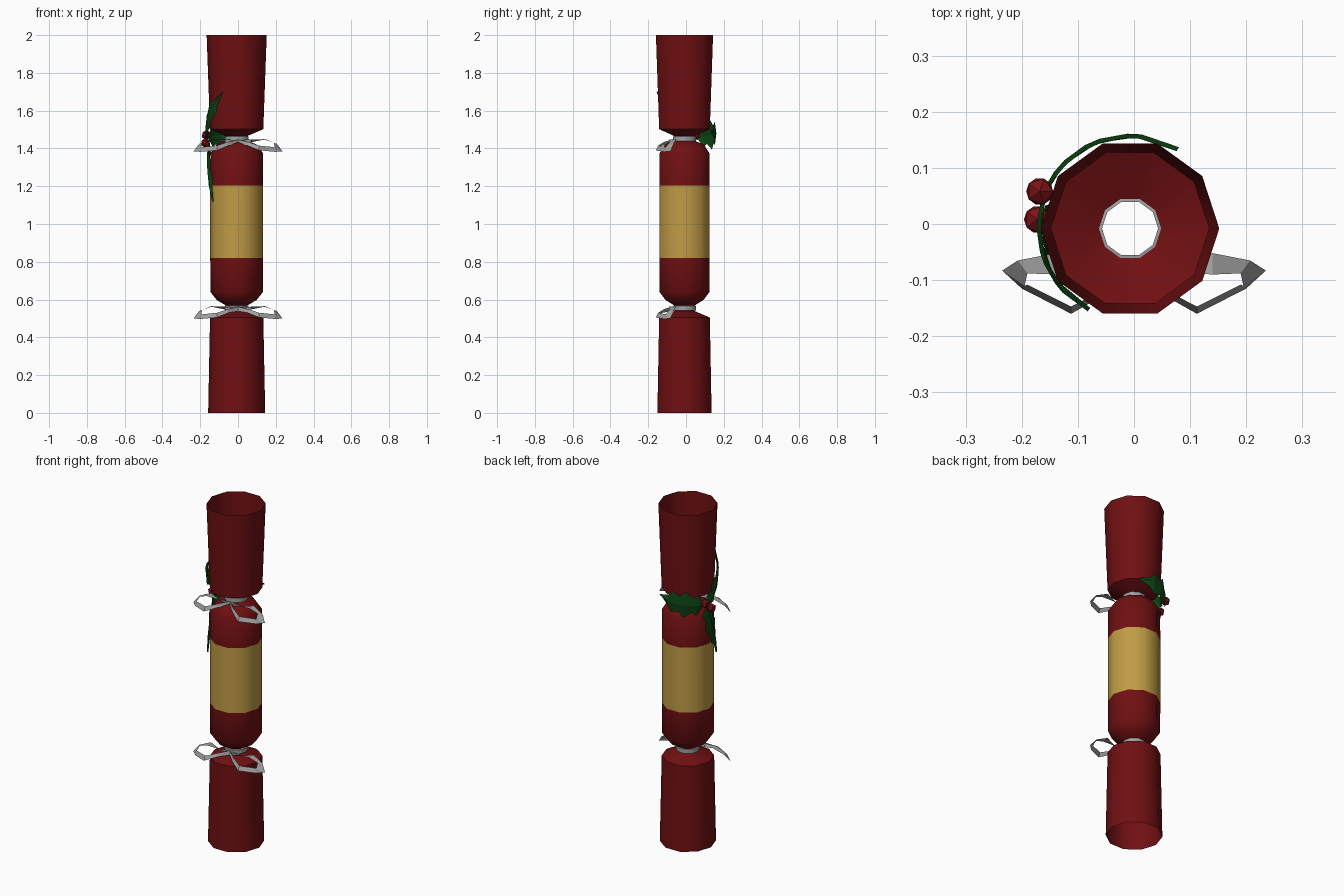
import bpy, bmesh, math
from mathutils import Vector

cube = bpy.data.objects.get("Cube")
if cube:
    bpy.data.objects.remove(cube, do_unlink=True)

CENTRE = Vector((-0.007, -0.008, 0))
SIDES = 10


def material(name, colour):
    m = bpy.data.materials.new(name)
    m.use_nodes = True
    m.diffuse_color = (*colour, 1)
    bsdf = m.node_tree.nodes["Principled BSDF"]
    bsdf.inputs["Base Color"].default_value = (*colour, 1)
    bsdf.inputs["Roughness"].default_value = 0.7
    return m


RED = material("dark red paper", (0.16, 0.005, 0.006))
GOLD = material("gold band", (0.53, 0.33, 0.06))
SILVER = material("silver ribbon", (0.36, 0.36, 0.36))
GREEN = material("holly green", (0.004, 0.058, 0.007))
BERRY = material("berry red", (0.19, 0.006, 0.008))


def finish(name, bm, mats, smooth=True):
    bmesh.ops.recalc_face_normals(bm, faces=bm.faces)
    me = bpy.data.meshes.new(name)
    bm.to_mesh(me)
    bm.free()
    for m in mats:
        me.materials.append(m)
    ob = bpy.data.objects.new(name, me)
    bpy.context.collection.objects.link(ob)
    if smooth:
        bpy.ops.object.select_all(action='DESELECT')
        ob.select_set(True)
        bpy.context.view_layer.objects.active = ob
        bpy.ops.object.shade_smooth_by_angle(angle=math.radians(40))
    return ob


def on_cylinder(radius, angle, z):
    return CENTRE + Vector((radius * math.cos(angle), radius * math.sin(angle), z))


def strip(bm, rows, closed=False):
    """Join rows of points with quads."""
    rows = [[bm.verts.new(p) for p in row] for row in rows]
    n = len(rows[0])
    for a, b in zip(rows, rows[1:]):
        for i in range(n if closed else n - 1):
            j = (i + 1) % n
            bm.faces.new((a[i], a[j], b[j], b[i]))


def lathe(name, profile, mats):
    bm = bmesh.new()
    strip(bm, [[on_cylinder(r, math.tau * i / SIDES, z) for i in range(SIDES)]
               for r, z in profile], closed=True)
    return finish(name, bm, mats)


# Paper tube, open at both ends, with two pinched necks
body = lathe("paper_tube", [
    (0.151, 0), (0.141, 0.505), (0.055, 0.54), (0.055, 0.568),
    (0.105, 0.597), (0.139, 0.64), (0.140, 0.82), (0.140, 1.205),
    (0.139, 1.375), (0.108, 1.42), (0.055, 1.442), (0.055, 1.465),
    (0.141, 1.502), (0.159, 2.0)], [RED, GOLD])
for p in body.data.polygons:
    p.material_index = int(0.82 < p.center.z < 1.2)

# Ribbon rings and bows: each loop is a twisting strip, given by both edges
LOOP = [((0, -0.078, 0.535), (0, -0.07, 0.56)),
        ((0.07, -0.068, 0.548), (0.07, -0.085, 0.562)),
        ((0.14, -0.052, 0.566), (0.14, -0.09, 0.562)),
        ((0.207, -0.065, 0.538), (0.19, -0.088, 0.545)),
        ((0.235, -0.083, 0.5), (0.195, -0.11, 0.52)),
        ((0.2, -0.115, 0.497), (0.19, -0.108, 0.522)),
        ((0.112, -0.16, 0.505), (0.112, -0.147, 0.53)),
        ((0.05, -0.125, 0.53), (0.05, -0.115, 0.55)),
        ((0, -0.08, 0.538), (0, -0.073, 0.562))]
for label, ring_z, lift in (("lower", 0.555, 0), ("upper", 1.452, 0.885)):
    lathe(label + "_ribbon_ring", [(0.05, ring_z - 0.014), (0.063, ring_z - 0.012),
                                   (0.063, ring_z + 0.012), (0.05, ring_z + 0.014)], [SILVER])
    bm = bmesh.new()
    for side in (-1, 1):
        strip(bm, [[(side * x, y, z + lift) for x, y, z in row] for row in LOOP])
    finish(label + "_ribbon_bow", bm, [SILVER], smooth=False)

# Holly leaves: spiky outlines wrapped round the tube, with a raised spine
OUTLINE = [(0, 0.1), (0.12, 0.75), (0.22, 0.55), (0.38, 1), (0.48, 0.6),
           (0.66, 0.8), (0.75, 0.4), (1, 0.02)]


def leaf(name, base, tip, width, radius):
    start = Vector((math.radians(base[0]) * radius, base[1]))
    axis = Vector((math.radians(tip[0]) * radius, tip[1])) - start
    across = Vector((-axis.y, axis.x)).normalized() * width
    rows = []
    for t, w in OUTLINE:
        row = []
        for s in (-1, 0, 1):
            p = start + axis * t + across * (w * s)
            r = radius if s else radius + 0.008
            row.append(on_cylinder(r, p.x / radius, p.y))
        rows.append(row)
    bm = bmesh.new()
    strip(bm, rows)
    finish(name, bm, [GREEN], smooth=False)


leaf("holly_leaf_top", (165, 1.45), (243, 1.70), 0.05, 0.158)
leaf("holly_leaf_bottom", (165, 1.43), (214, 1.12), 0.055, 0.149)
leaf("holly_leaf_back", (155, 1.46), (59, 1.49), 0.078, 0.161)

# Holly berries
for i, place in enumerate([(-0.168, 0.058, 1.472), (-0.172, 0.008, 1.43)]):
    bm = bmesh.new()
    bmesh.ops.create_icosphere(bm, subdivisions=1, radius=0.027)
    bmesh.ops.translate(bm, verts=bm.verts, vec=place)
    finish("holly_berry_%d" % (i + 1), bm, [BERRY], smooth=False)
